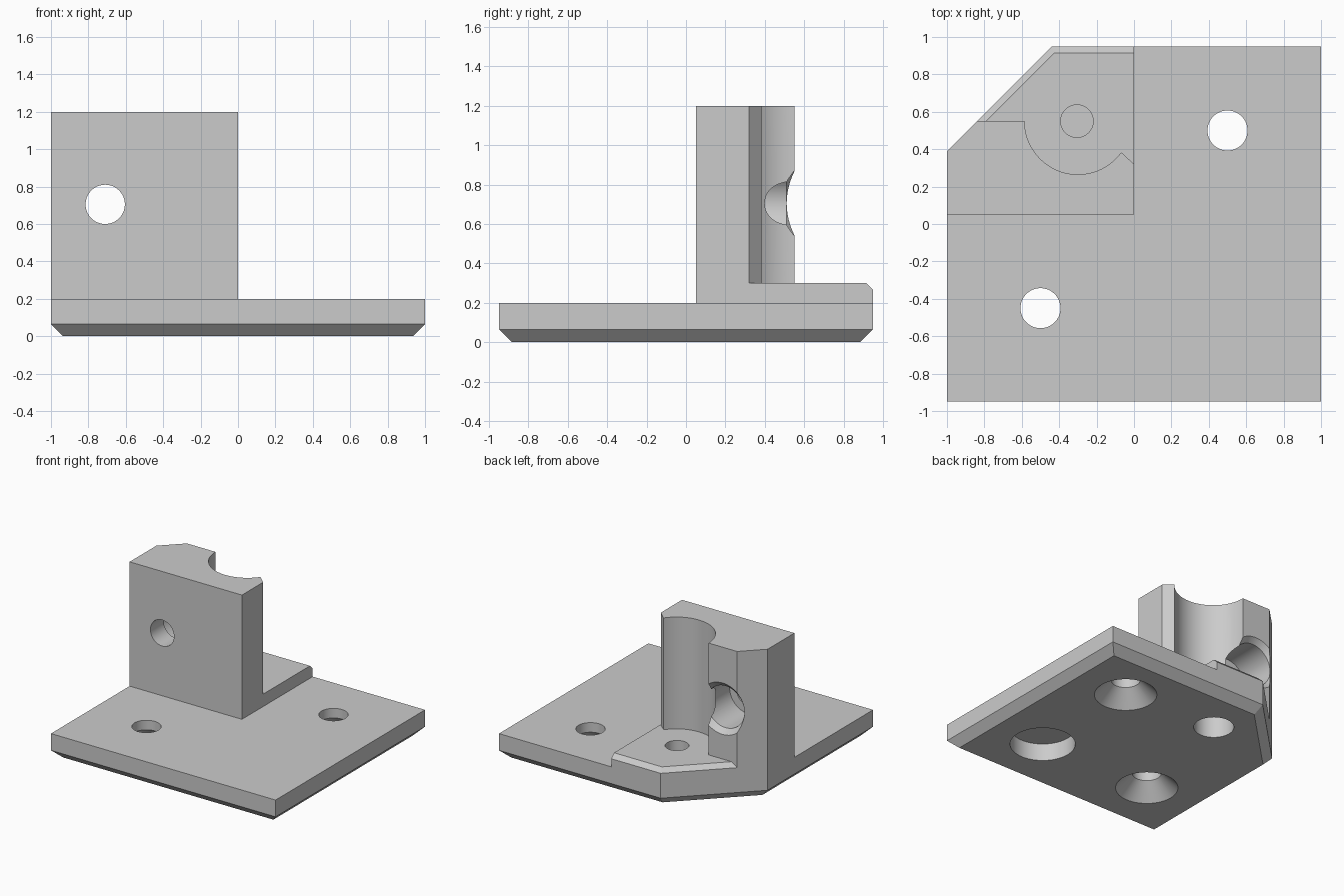
import bpy, bmesh, math
from mathutils import Vector

if "Cube" in bpy.data.objects:
    bpy.data.objects.remove(bpy.data.objects["Cube"], do_unlink=True)

grey = bpy.data.materials.new("light_grey")
grey.use_nodes = True
colour = (0.6, 0.6, 0.6, 1)
grey.diffuse_color = colour
grey.node_tree.nodes["Principled BSDF"].inputs["Base Color"].default_value = colour


def inset(outline, amounts):
    """Move each edge of a counter-clockwise outline inward by its own amount."""
    lines = []
    for i, p in enumerate(outline):
        p, q = Vector(p), Vector(outline[(i + 1) % len(outline)])
        d = (q - p).normalized()
        lines.append((p + Vector((-d.y, d.x)) * amounts[i], d))
    result = []
    for i, (p, d) in enumerate(lines):
        q, e = lines[i - 1]
        t = (p - q).cross(d) / e.cross(d) if hasattr(p, "cross") else 0
        result.append(tuple(q + e * t))
    return result


def loft(name, rings):
    """Closed solid through a list of (outline, height) rings."""
    bm = bmesh.new()
    loops = [[bm.verts.new((x, y, z)) for x, y in pts] for pts, z in rings]
    n = len(loops[0])
    for low, high in zip(loops, loops[1:]):
        for i in range(n):
            j = (i + 1) % n
            bm.faces.new((low[i], low[j], high[j], high[i]))
    bm.faces.new(loops[0][::-1])
    bm.faces.new(loops[-1])
    bmesh.ops.recalc_face_normals(bm, faces=bm.faces)
    mesh = bpy.data.meshes.new(name)
    bm.to_mesh(mesh)
    bm.free()
    mesh.materials.append(grey)
    obj = bpy.data.objects.new(name, mesh)
    bpy.context.collection.objects.link(obj)
    return obj


def circle(r, n=64):
    return [(r * math.cos(math.tau * i / n), r * math.sin(math.tau * i / n)) for i in range(n)]


def drill(name, profile, location, along_y=False):
    """Turned cutter from (radius, height) pairs."""
    obj = loft(name, [(circle(r), z) for r, z in profile])
    obj.location = location
    if along_y:
        obj.rotation_euler.x = -math.pi / 2
    obj.hide_render = True
    return obj


def combine(target, other, operation):
    bpy.context.view_layer.update()
    mod = target.modifiers.new(operation.lower(), "BOOLEAN")
    mod.operation, mod.solver, mod.object = operation, "EXACT", other
    bpy.context.view_layer.objects.active = target
    bpy.ops.object.modifier_apply(modifier=mod.name)
    bpy.data.objects.remove(other, do_unlink=True)


# Base plate with one clipped corner and a chamfered underside
plate = [(-1, -0.95), (1, -0.95), (1, 0.95), (-0.44, 0.95), (-1, 0.39)]
bracket = loft("mounting_bracket", [(inset(plate, [0.065] * 5), 0), (plate, 0.065), (plate, 0.2)])

# Raised step, chamfered along the back and clipped corner
step = [(-1, 0.05), (0, 0.05), (0, 0.95), (-0.44, 0.95), (-1, 0.39)]
step_top = inset(step, [0, 0, 0.035, 0.035, 0])
raised_step = loft("raised_step", [(step, 0.2), (step, 0.265), (step_top, 0.3)])

# Upright wall with a round vertical channel in its back
wall = [(-1, 0.05), (0, 0.05), (0, 0.32)]
for i in range(41):
    a = math.radians(-35.7 - 144.3 * i / 40)
    wall.append((-0.3 + 0.285 * math.cos(a), 0.55 + 0.285 * math.sin(a)))
wall += [(-0.84, 0.55), (-1, 0.39)]
upright = loft("upright_wall", [(wall, 0.2), (wall, 1.2)])

combine(raised_step, upright, "UNION")
combine(bracket, raised_step, "UNION")

# Countersunk screw holes through the plate
for x, y in ((0.5, 0.5), (-0.5, -0.45)):
    screw = [(0.25, -0.02), (0.107, 0.123), (0.107, 0.25)]
    combine(bracket, drill("screw_cutter", screw, (x, y, 0)), "DIFFERENCE")

# Blind recess under the plate, and the two-sided hole in the channel floor
recesses = [
    (0.24, -0.05, 0.14, 0.5, -0.45),
    (0.148, -0.05, 0.2, -0.305, 0.55),
    (0.087, 0.22, 0.35, -0.305, 0.55),
]
for r, low, high, x, y in recesses:
    combine(bracket, drill("recess_cutter", [(r, low), (r, high)], (x, y, 0)), "DIFFERENCE")

# Stepped cross hole with a flared back opening
bore = [(0.105, 0), (0.105, 0.22), (0.168, 0.22), (0.168, 0.511), (0.237, 0.58)]
combine(bracket, drill("bore_cutter", bore, (-0.71, 0, 0.705), True), "DIFFERENCE")

# Smooth round surfaces, keep hard edges
bpy.ops.object.select_all(action="DESELECT")
bracket.select_set(True)
bpy.context.view_layer.objects.active = bracket
bpy.ops.object.shade_smooth_by_angle(angle=math.radians(25))
